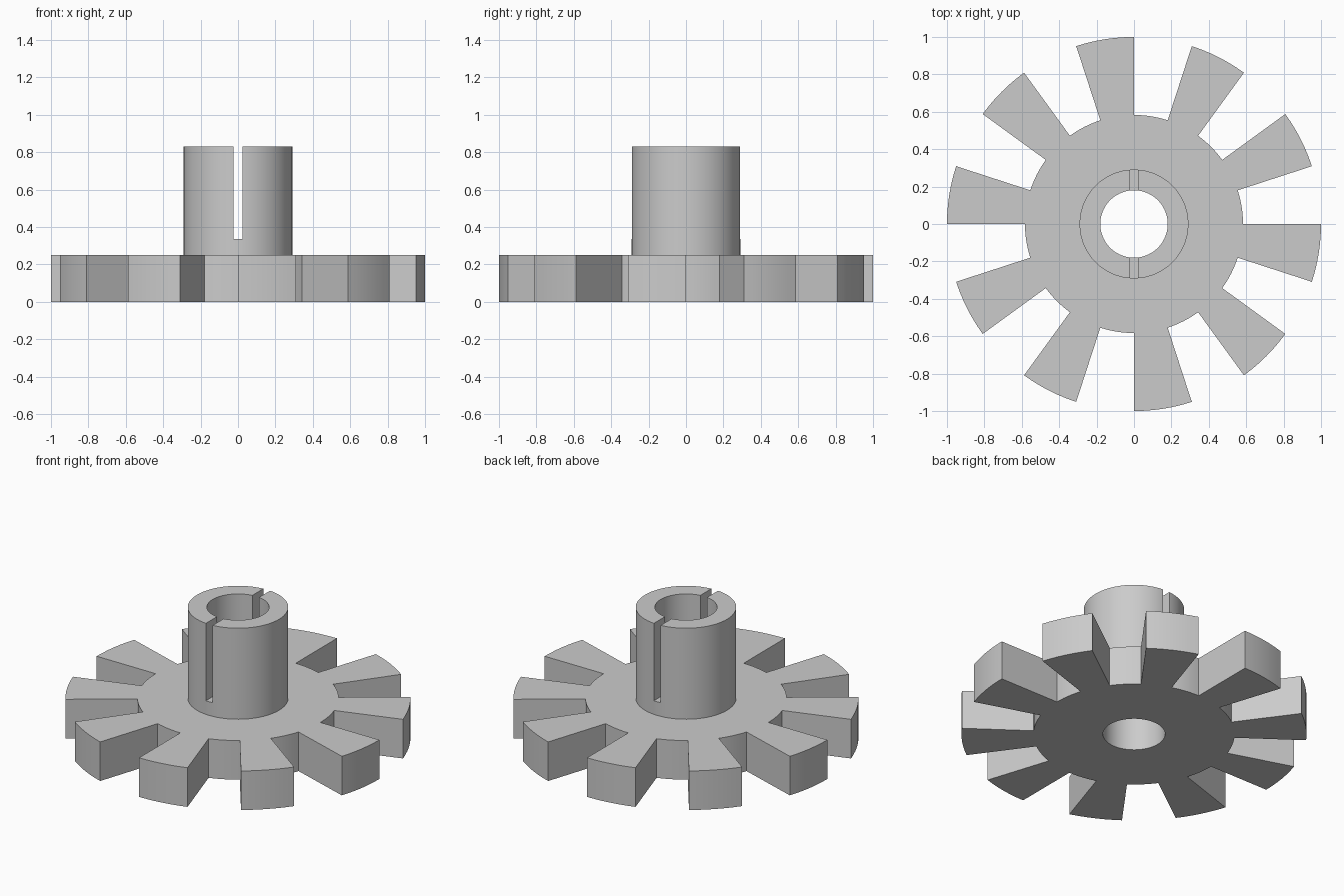
import bpy, bmesh, math

if "Cube" in bpy.data.objects:
    bpy.data.objects.remove(bpy.data.objects["Cube"])

BORE, HUB, ROOT, TIP = 0.18, 0.291, 0.583, 1.0
DISC_TOP, HUB_TOP = 0.25, 0.832
SLOT_HALF, SLOT_BOTTOM = 0.024, 0.337
STEPS_PER_TOOTH = 6                      # 3 degrees per step
SEGMENTS = 20 * STEPS_PER_TOOTH          # ten teeth and ten gaps

grey = bpy.data.materials.new("plain_grey")
grey.diffuse_color = (0.6, 0.6, 0.6, 1)
grey.use_nodes = True
grey.node_tree.nodes["Principled BSDF"].inputs["Base Color"].default_value = grey.diffuse_color

# Slotted wheel and hub: sweep a cross-section round z, wider where there is a tooth
bm = bmesh.new()


def quad(points):
    bm.faces.new([bm.verts.new((r * math.cos(a), r * math.sin(a), z)) for r, a, z in points])


for i in range(SEGMENTS):
    a0 = 2 * math.pi * i / SEGMENTS
    a1 = 2 * math.pi * (i + 1) / SEGMENTS
    tooth = (i // STEPS_PER_TOOTH) % 2 == 1
    section = [(BORE, 0), (ROOT, 0)]
    if tooth:
        section += [(TIP, 0), (TIP, DISC_TOP)]
    section += [(ROOT, DISC_TOP), (HUB, DISC_TOP), (HUB, HUB_TOP), (BORE, HUB_TOP)]
    for (r0, z0), (r1, z1) in zip(section, section[1:] + section[:1]):
        quad([(r0, a0, z0), (r1, a0, z1), (r1, a1, z1), (r0, a1, z0)])
    # Tooth flanks where a tooth starts or ends
    if i % STEPS_PER_TOOTH == 0:
        quad([(ROOT, a0, 0), (TIP, a0, 0), (TIP, a0, DISC_TOP), (ROOT, a0, DISC_TOP)])

bmesh.ops.remove_doubles(bm, verts=bm.verts, dist=1e-5)
bmesh.ops.recalc_face_normals(bm, faces=bm.faces)
mesh = bpy.data.meshes.new("toothed_wheel")
bm.to_mesh(mesh)
bm.free()
wheel = bpy.data.objects.new("toothed_wheel", mesh)
bpy.context.collection.objects.link(wheel)
mesh.materials.append(grey)

# Slot through both walls of the hub
bpy.ops.mesh.primitive_cube_add(size=1, location=(0, 0, SLOT_BOTTOM + 0.5))
cutter = bpy.context.object
cutter.name = "slot_cutter"
cutter.scale = (2 * SLOT_HALF, 1, 1)
cutter.data.materials.append(grey)
cutter.hide_render = True
cutter.hide_set(True)

cut = wheel.modifiers.new("hub_slot", 'BOOLEAN')
cut.operation = 'DIFFERENCE'
cut.solver = 'EXACT'
cut.object = cutter

bpy.ops.object.select_all(action='DESELECT')
wheel.select_set(True)
bpy.context.view_layer.objects.active = wheel
bpy.ops.object.modifier_apply(modifier=cut.name)
bpy.ops.object.shade_smooth_by_angle(angle=math.radians(30))
